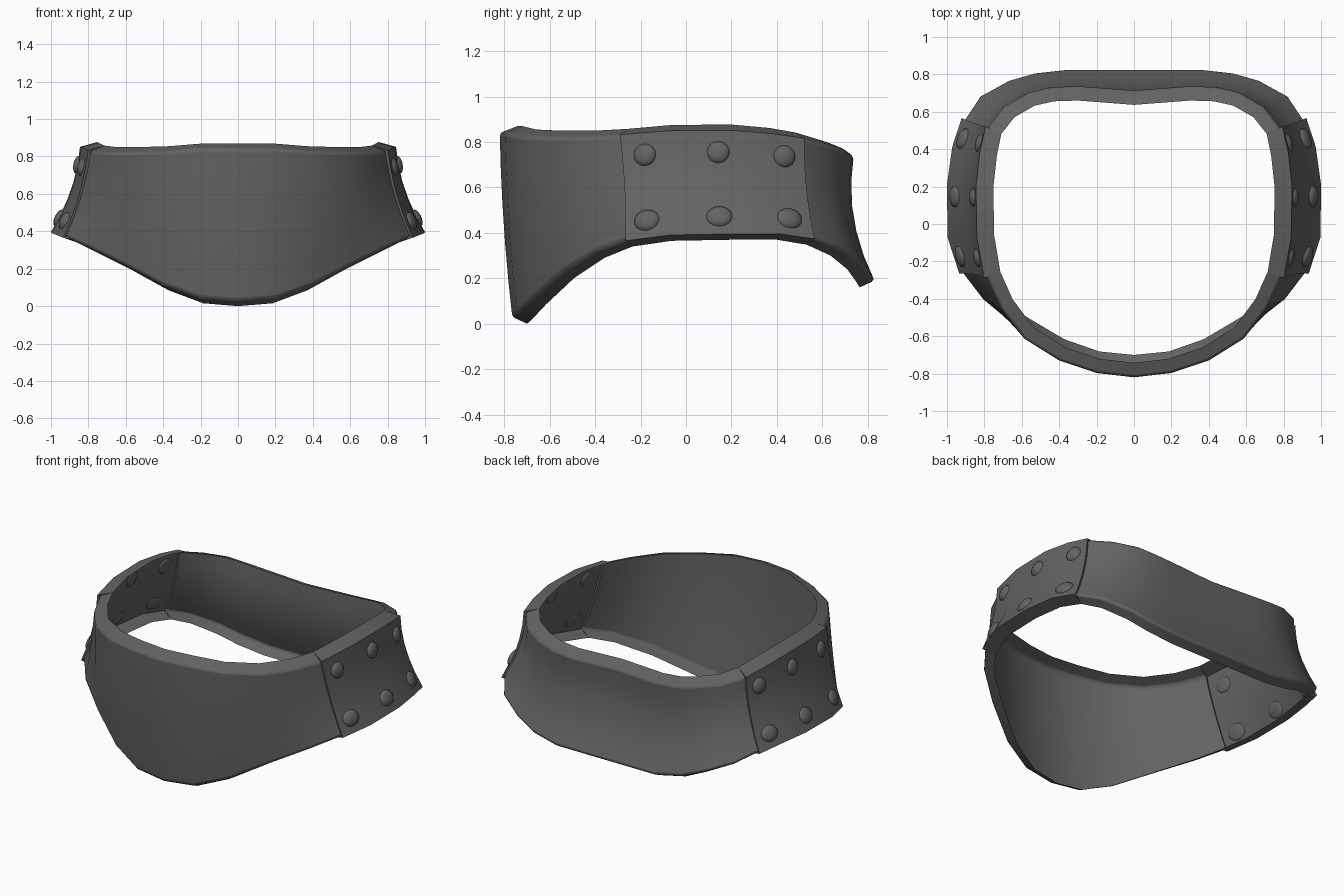
import bpy, bmesh, math
from mathutils import Vector

cube = bpy.data.objects.get("Cube")
if cube:
    bpy.data.objects.remove(cube)

mat = bpy.data.materials.new("dark grey leather")
mat.use_nodes = True
COLOR = (0.125, 0.125, 0.125, 1)
mat.diffuse_color = COLOR
mat.node_tree.nodes["Principled BSDF"].inputs["Base Color"].default_value = COLOR

# Stations on the left half, front to back: outer bottom xyz, outer top xyz, inward sag
STATIONS = [
    (0, -.765, .03, 0, -.82, .84, -.01),
    (.2, -.745, .045, .2, -.797, .84, -.01),
    (.4, -.675, .115, .4, -.73, .825, -.01),
    (.62, -.545, .23, .585, -.615, .82, -.005),
    (.81, -.4, .32, .71, -.45, .82, .005),
    (.92, -.26, .37, .787, -.285, .828, .02),
    (.982, -.07, .395, .825, -.07, .845, .03),
    (.985, .21, .4, .83, .2, .847, .03),
    (.957, .41, .4, .81, .38, .832, .03),
    (.908, .56, .378, .78, .515, .812, .03),
    (.825, .685, .33, .69, .63, .785, .035),
    (.67, .77, .27, .56, .705, .765, .04),
    (.53, .81, .22, .44, .733, .745, .045),
    (.35, .83, .19, .3, .738, .735, .045),
    (0, .83, .19, 0, .715, .735, .045),
]
START, END, LAST = 5, 9, len(STATIONS) - 1
ROWS = 6
GROW = .015


def inward(i):
    """Horizontal direction towards the opening at a station."""
    if i in (0, LAST):
        return Vector((0, 1 if i == 0 else -1, 0))
    a, b = STATIONS[i - 1], STATIONS[i + 1]
    t = Vector((b[0] + b[3] - a[0] - a[3], b[1] + b[4] - a[1] - a[4], 0))
    return Vector((-t.y, t.x, 0)).normalized()


def point(i, v, grow=0):
    """Point on the wall of the band; v runs from bottom to top."""
    s = STATIONS[i]
    p = Vector(s[:3]).lerp(Vector(s[3:6]), v)
    p += inward(i) * (s[6] * 4 * v * (1 - v) - grow)
    p.z += (2 * v - 1) * grow * .3
    return p


def section(i, grow=0):
    """Open profile: turned-in bottom lip, wall, turned-in top lip."""
    wall = [point(i, k / (ROWS - 1), grow) for k in range(ROWS)]
    low = point(i, 0) + inward(i) * .065 - Vector((0, 0, .03))
    high = point(i, 1) + inward(i) * .078 + Vector((0, 0, .03))
    return [low] + wall + [high]


def flip(p, side):
    return Vector((p.x * side, p.y, p.z))


def mirrored(sections):
    return [[flip(p, -1) for p in sec] for sec in reversed(sections)]


def finish(bm, name, bevel=0):
    me = bpy.data.meshes.new(name)
    bm.to_mesh(me)
    bm.free()
    me.materials.append(mat)
    ob = bpy.data.objects.new(name, me)
    bpy.context.collection.objects.link(ob)
    bpy.ops.object.select_all(action='DESELECT')
    ob.select_set(True)
    bpy.context.view_layer.objects.active = ob
    bpy.ops.object.shade_smooth_by_angle(angle=math.radians(50))
    if bevel:
        mod = ob.modifiers.new("soft edges", 'BEVEL')
        mod.width, mod.segments = bevel, 2
        mod.limit_method, mod.angle_limit = 'ANGLE', math.radians(45)


def loft(name, sections, bevel):
    bm = bmesh.new()
    rings = [[bm.verts.new(p) for p in sec] for sec in sections]
    for a, b in zip(rings, rings[1:]):
        for k in range(len(a) - 1):
            bm.faces.new((a[k], b[k], b[k + 1], a[k + 1]))
    finish(bm, name, bevel)


# Thin front and back bands, each mirrored about the middle
front = [section(i) for i in range(START + 1)]
loft("front_band", mirrored(front[1:]) + front, .014)
back = [section(i) for i in range(END, LAST + 1)]
loft("back_band", back + mirrored(back[:-1]), .014)


def surface(u, v):
    i = int(u)
    return point(i, v, GROW).lerp(point(i + 1, v, GROW), u - i)


def rivet(name, u, v, side):
    """Flattened stud set through the wall, domed on the outside."""
    c = surface(u, v)
    du = (surface(u + .1, v) - surface(u - .1, v)).normalized()
    dv = surface(u, v + .05) - surface(u, v - .05)
    n = du.cross(dv).normalized()
    up = n.cross(du)
    wide = .058 if v < .5 else .05
    bm = bmesh.new()
    bmesh.ops.create_uvsphere(bm, u_segments=14, v_segments=8, radius=1)
    for w in bm.verts:
        q = w.co.copy()
        high = .024 if q.z > 0 else .01
        w.co = flip(c + du * q.x * wide + up * q.y * .05 + n * q.z * high, side)
    bmesh.ops.recalc_face_normals(bm, faces=bm.faces)
    finish(bm, name)


# Raised side panels, stepped out from the bands, with two rows of rivets
panel = [section(i, GROW) for i in range(START, END + 1)]
panel = [section(START)] + panel + [section(END)]
loft("left_side_panel", panel, .006)
loft("right_side_panel", mirrored(panel), .006)
for side, label in ((1, "left"), (-1, "right")):
    for v, row in ((.17, "lower"), (.79, "upper")):
        for n, u in enumerate((5.47, 6.78, 8.35)):
            rivet(f"{label}_{row}_rivet_{n + 1}", u, v, side)
